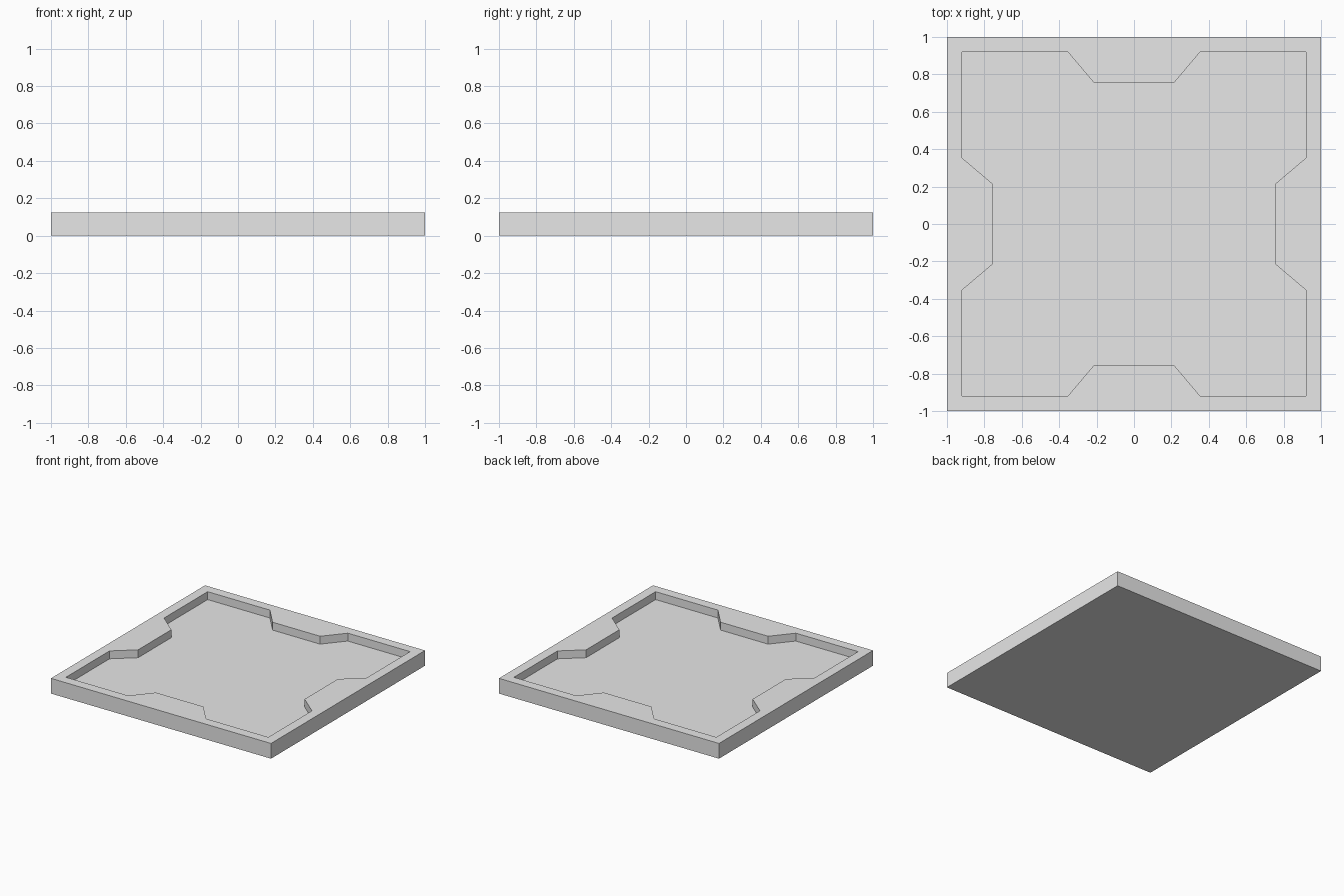
import bpy
import bmesh

SIZE, HEIGHT, FLOOR = 1.0, 0.125, 0.06   # half width, total height, recess floor
WALL, NOTCH = 0.92, 0.757                # recess edge, inner edge of the side tabs
TAB_OUT, TAB_IN = 0.354, 0.216           # half widths of a tab at its root and tip

cube = bpy.data.objects.get("Cube")
if cube:
    bpy.data.objects.remove(cube, do_unlink=True)

grey = bpy.data.materials.new("light grey")
grey.use_nodes = True
grey.diffuse_color = (0.8, 0.8, 0.8, 1)
grey.node_tree.nodes["Principled BSDF"].inputs["Base Color"].default_value = (0.8, 0.8, 0.8, 1)


def prism(name, outline, bottom, top):
    """Extrude a flat outline between two heights."""
    bm = bmesh.new()
    face = bm.faces.new([bm.verts.new((x, y, bottom)) for x, y in outline])
    side = bmesh.ops.extrude_face_region(bm, geom=[face])
    verts = [v for v in side["geom"] if isinstance(v, bmesh.types.BMVert)]
    bmesh.ops.translate(bm, verts=verts, vec=(0, 0, top - bottom))
    bmesh.ops.recalc_face_normals(bm, faces=bm.faces)
    mesh = bpy.data.meshes.new(name)
    bm.to_mesh(mesh)
    bm.free()
    mesh.materials.append(grey)
    obj = bpy.data.objects.new(name, mesh)
    bpy.context.collection.objects.link(obj)
    return obj


# Square slab
square = [(-SIZE, -SIZE), (SIZE, -SIZE), (SIZE, SIZE), (-SIZE, SIZE)]
tray = prism("tray", square, 0, HEIGHT)

# Recess outline: one side with its tab, turned four times
side = [(-WALL, -WALL), (-TAB_OUT, -WALL), (-TAB_IN, -NOTCH),
        (TAB_IN, -NOTCH), (TAB_OUT, -WALL)]
outline = []
for turn in range(4):
    outline += side
    side = [(-y, x) for x, y in side]
cutter = prism("recess_cutter", outline, FLOOR, HEIGHT + 0.1)
cutter.hide_render = True

# Cut the recess into the slab
cut = tray.modifiers.new("recess", 'BOOLEAN')
cut.operation = 'DIFFERENCE'
cut.solver = 'EXACT'
cut.object = cutter
bpy.context.view_layer.objects.active = tray
bpy.ops.object.modifier_apply(modifier=cut.name)
bpy.data.objects.remove(cutter, do_unlink=True)
